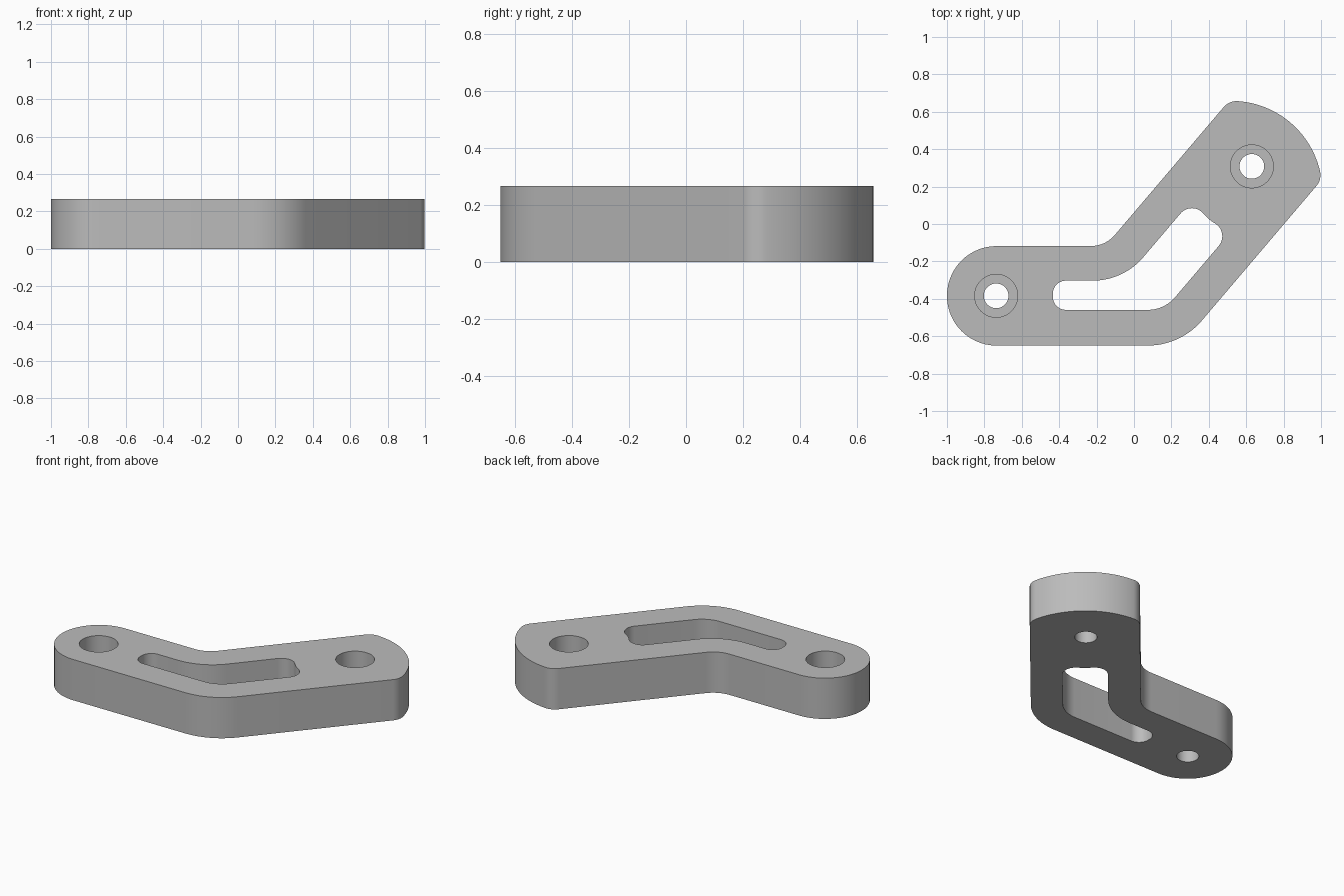
import bpy, bmesh
from math import sin, cos, tan, asin, pi, radians, sqrt
from mathutils import Vector

HEIGHT = 0.266
SLANT = radians(49.6)
ALONG = Vector((cos(SLANT), sin(SLANT)))
ACROSS = Vector((sin(SLANT), -cos(SLANT)))

if "Cube" in bpy.data.objects:
    bpy.data.objects.remove(bpy.data.objects["Cube"])


def arm(u, v):
    """Point in the slanted arm's own frame."""
    return ALONG * u + ACROSS * v


def meet(y, v):
    """Where a level edge meets an edge of the slanted arm."""
    return Vector(((v - y * ACROSS.y) / ACROSS.x, y))


def arc(u, v, r, a0, a1, steps):
    """Arc in the slanted arm's frame."""
    return [arm(u + r * cos(a), v + r * sin(a))
            for a in (a0 + (a1 - a0) * i / steps for i in range(steps + 1))]


def rounded(corners, steps=14):
    """Closed outline with a fillet at each (point, radius) corner."""
    out = []
    for i, (p, r) in enumerate(corners):
        p = Vector(p)
        if r == 0:
            out.append(p)
            continue
        a = (Vector(corners[i - 1][0]) - p).normalized()
        b = (Vector(corners[(i + 1) % len(corners)][0]) - p).normalized()
        half = a.angle(b) / 2
        centre = p + (a + b).normalized() * (r / sin(half))
        start = p + a * (r / tan(half)) - centre
        turn = (pi - 2 * half) * (1 if a.x * b.y - a.y * b.x < 0 else -1)
        for k in range(steps + 1):
            t = turn * k / steps
            out.append(centre + Vector((start.x * cos(t) - start.y * sin(t),
                                        start.x * sin(t) + start.y * cos(t))))
    return out


def prism(name, outline, z0, z1):
    bm = bmesh.new()
    base = bm.faces.new([bm.verts.new((p.x, p.y, z0)) for p in outline])
    top = bmesh.ops.extrude_face_region(bm, geom=[base])["geom"]
    bmesh.ops.translate(bm, vec=(0, 0, z1 - z0),
                        verts=[g for g in top if isinstance(g, bmesh.types.BMVert)])
    bmesh.ops.remove_doubles(bm, verts=bm.verts, dist=1e-5)
    bmesh.ops.recalc_face_normals(bm, faces=bm.faces)
    mesh = bpy.data.meshes.new(name)
    bm.to_mesh(mesh)
    bm.free()
    obj = bpy.data.objects.new(name, mesh)
    bpy.context.collection.objects.link(obj)
    return obj


def disc(c, r, n=48):
    return [Vector((c[0] + r * cos(2 * pi * i / n), c[1] + r * sin(2 * pi * i / n)))
            for i in range(n)]


# Bent lever body with a curved end cap
LOW, HIGH, NEAR, FAR = -0.65, -0.118, -0.04, 0.611
mid, half = (NEAR + FAR) / 2, (FAR - NEAR) / 2
cap_u, cap_r, fil = 0.47, 0.485, 0.09
phi = asin((half - fil) / (cap_r - fil))
fil_u = cap_u + (cap_r - fil) * cos(phi)
cap = (arc(fil_u, FAR - fil, fil, pi / 2, phi, 10)
       + arc(cap_u, mid, cap_r, phi, -phi, 28)[1:]
       + arc(fil_u, NEAR + fil, fil, -phi, -pi / 2, 10)[1:])
body = prism("lever_body", rounded(
    [((-1, LOW), 0.265), (meet(LOW, FAR), 0.38)] + [(p, 0) for p in cap]
    + [(meet(HIGH, NEAR), 0.17), ((-1, HIGH), 0.265)]), 0, HEIGHT)

# Bent slot, with an inward bulge at its far end
S_LOW, S_HIGH, S_NEAR, S_FAR = -0.459, -0.303, 0.153, 0.421
slot = rounded([((-0.434, S_LOW), 0.07), (meet(S_LOW, S_FAR), 0.19),
                (arm(0.297, S_FAR), 0.08), (arm(0.277, 0.286), 0.2),
                (arm(0.297, S_NEAR), 0.08), (meet(S_HIGH, S_NEAR), 0.355),
                ((-0.434, S_HIGH), 0.07)])
cutters = [prism("slot_cutter", slot, -0.1, HEIGHT + 0.1)]

# Counterbored bolt holes
for c in ((-0.737, -0.384), (0.63, 0.308)):
    cutters.append(prism("hole_cutter", disc(c, 0.066), -0.1, HEIGHT + 0.1))
    cutters.append(prism("counterbore_cutter", disc(c, 0.115), 0.11, HEIGHT + 0.1))

bpy.ops.object.select_all(action="DESELECT")
bpy.context.view_layer.objects.active = body
body.select_set(True)
for cutter in cutters:
    cutter.hide_render = True
    cut = body.modifiers.new("cut", "BOOLEAN")
    cut.operation, cut.solver, cut.object = "DIFFERENCE", "EXACT", cutter
    bpy.ops.object.modifier_apply(modifier=cut.name)
    bpy.data.objects.remove(cutter)

# Plain grey finish
grey = bpy.data.materials.new("plain_grey")
grey.use_nodes = True
colour = (0.5, 0.5, 0.5, 1)
grey.diffuse_color = colour
grey.node_tree.nodes["Principled BSDF"].inputs["Base Color"].default_value = colour
body.data.materials.clear()
body.data.materials.append(grey)
bpy.ops.object.shade_smooth_by_angle(angle=radians(30))
